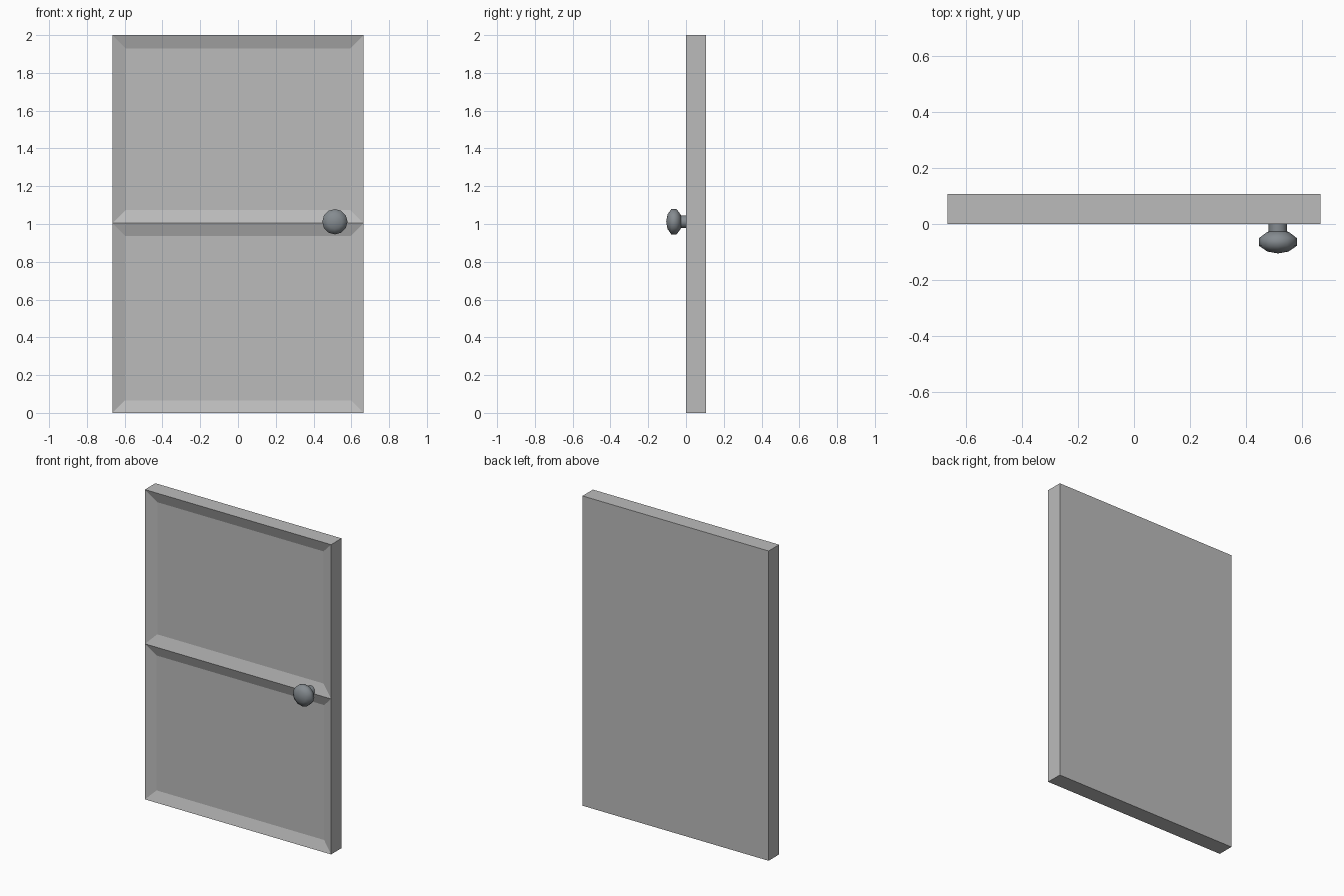
import bpy, bmesh, math
from mathutils import Matrix, Vector

if "Cube" in bpy.data.objects:
    bpy.data.objects.remove(bpy.data.objects["Cube"])


def material(name, rgb):
    m = bpy.data.materials.new(name)
    m.diffuse_color = (*rgb, 1.0)
    m.use_nodes = True
    m.node_tree.nodes["Principled BSDF"].inputs["Base Color"].default_value = m.diffuse_color
    return m


PAINT = material("door grey", (0.50, 0.50, 0.50))
METAL = material("dull steel", (0.235, 0.26, 0.28))


def add_object(name, bm, mat):
    bmesh.ops.recalc_face_normals(bm, faces=bm.faces)
    mesh = bpy.data.meshes.new(name)
    bm.to_mesh(mesh)
    bm.free()
    mesh.materials.append(mat)
    ob = bpy.data.objects.new(name, mesh)
    bpy.context.collection.objects.link(ob)
    return ob


def lathe(name, profile, x, z, sides, mat):
    """Turn (radius, y) points about an axis running along y."""
    bm = bmesh.new()
    verts = [bm.verts.new((r, y, 0)) for r, y in profile]
    edges = [bm.edges.new(p) for p in zip(verts, verts[1:])]
    bmesh.ops.spin(bm, geom=verts + edges, cent=(0, 0, 0), axis=(0, 1, 0),
                   angle=math.tau, steps=sides)
    bmesh.ops.remove_doubles(bm, verts=bm.verts, dist=1e-4)
    bmesh.ops.translate(bm, verts=bm.verts, vec=(x, 0, z))
    ob = add_object(name, bm, mat)
    bpy.ops.object.select_all(action='DESELECT')
    ob.select_set(True)
    bpy.context.view_layer.objects.active = ob
    bpy.ops.object.shade_smooth_by_angle(angle=math.radians(60))
    return ob


# Door slab, split at mid height
WIDTH, DEPTH, HEIGHT = 1.33, 0.107, 2.0
bm = bmesh.new()
bmesh.ops.create_cube(bm, size=1.0, matrix=Matrix.Translation((0, DEPTH / 2, HEIGHT / 2))
                      @ Matrix.Diagonal((WIDTH, DEPTH, HEIGHT, 1)))
bmesh.ops.bisect_plane(bm, geom=bm.verts[:] + bm.edges[:] + bm.faces[:],
                       plane_co=Vector((0, 0, 1.004)), plane_no=Vector((0, 0, 1)))
bm.normal_update()

# Two sunken panels with sloping borders on the front
fronts = [f for f in bm.faces if f.normal.y < -0.9]
for f in fronts:
    border = 0.101 if f.calc_center_median().z > 1 else 0.094
    bmesh.ops.inset_individual(bm, faces=[f], thickness=border, depth=-0.024)
add_object("door", bm, PAINT)

# Knob and its neck
KX, KZ = 0.513, 1.012
lathe("knob", [(0, -0.105), (0.038, -0.098), (0.067, -0.078), (0.067, -0.050),
               (0.038, -0.028), (0, -0.023)], KX, KZ, 12, METAL)
lathe("knob_neck", [(0, -0.03), (0.033, -0.03), (0.033, 0.024), (0, 0.024)],
      KX, KZ, 12, METAL)
